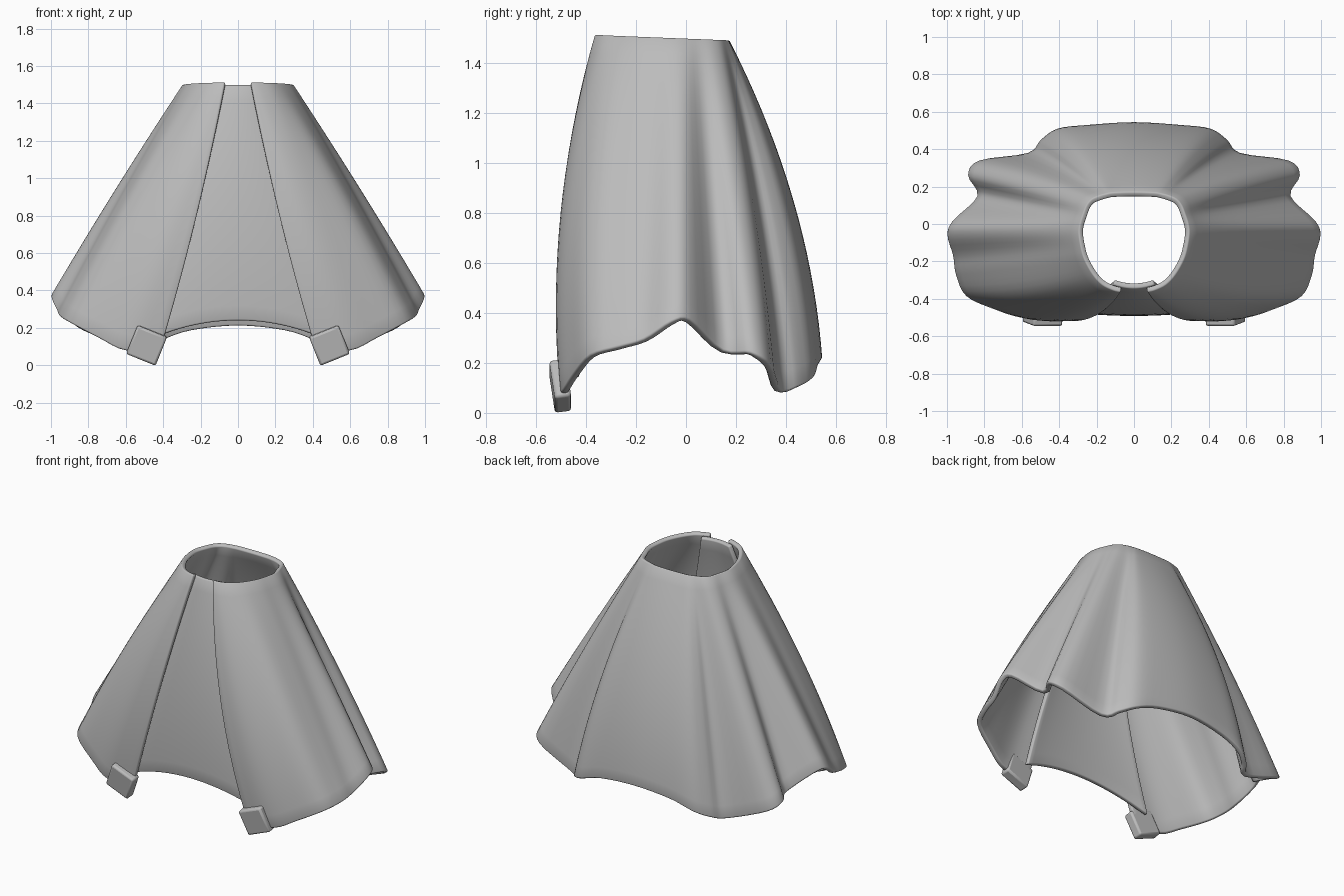
import bpy, math
from mathutils import Vector

if "Cube" in bpy.data.objects:
    bpy.data.objects.remove(bpy.data.objects["Cube"])

cloth = bpy.data.materials.new("grey_cloth")
cloth.diffuse_color = (0.5, 0.5, 0.5, 1)
cloth.use_nodes = True
cloth.node_tree.nodes["Principled BSDF"].inputs["Base Color"].default_value = cloth.diffuse_color


def spline(pts, sub):
    """Catmull-Rom curve through the points."""
    out = []
    for i in range(len(pts) - 1):
        p1, p2 = pts[i], pts[i + 1]
        p0 = pts[i - 1] if i else p1 * 2 - p2
        p3 = pts[i + 2] if i + 2 < len(pts) else p2 * 2 - p1
        for s in range(sub):
            t = s / sub
            out.append(0.5 * (2 * p1 + (p2 - p0) * t
                              + (2 * p0 - 5 * p1 + 4 * p2 - p3) * t * t
                              + (3 * p1 - p0 - 3 * p2 + p3) * t ** 3))
    return out + [pts[-1]]


def finish(ob, bevel):
    ob.data.materials.append(cloth)
    b = ob.modifiers.new("soft_edge", "BEVEL")
    b.width, b.segments = bevel, 2
    b.limit_method, b.angle_limit = "ANGLE", math.radians(55)
    bpy.ops.object.select_all(action="DESELECT")
    bpy.context.view_layer.objects.active = ob
    ob.select_set(True)
    bpy.ops.object.shade_smooth_by_angle(angle=math.radians(45))


def drape(name, tops, hems, bulges, rows, sub, thick):
    """Cloth sheet lofted from a waist line to a hem line, bulging outwards."""
    tops, hems, bulges = (spline([Vector(p) for p in c], sub)
                          for c in (tops, hems, bulges))
    verts, faces = [], []
    for a, b, c in zip(tops, hems, bulges):
        for j in range(rows + 1):
            t = j / rows
            verts.append(a.lerp(b, t) + c * 4 * t * (1 - t))
    n = rows + 1
    for i in range(len(tops) - 1):
        for j in range(rows):
            k = i * n + j
            faces.append((k, k + 1, k + n + 1, k + n))
    me = bpy.data.meshes.new(name)
    me.from_pydata(verts, [], faces)
    ob = bpy.data.objects.new(name, me)
    bpy.context.collection.objects.link(ob)
    s = ob.modifiers.new("thickness", "SOLIDIFY")
    s.thickness, s.offset = thick, -1
    finish(ob, 0.008)


# Pleated skirt, right half from front opening to back centre:
# waist x, y | hem x, y, z | bulge x, y
half = [
    (.07, -.365, .41, -.505, .10, -.02, -.065),
    (.11, -.355, .60, -.500, .08, 0, -.07),
    (.17, -.325, .75, -.455, .15, .01, -.06),
    (.22, -.27, .90, -.385, .23, .02, -.04),
    (.265, -.19, .955, -.27, .265, .015, -.01),
    (.285, -.12, .97, -.17, .295, .01, 0),
    (.295, -.05, 1.0, -.06, .365, .01, 0),
    (.29, .00, .97, .02, .37, .01, 0),
    (.275, .05, .84, .15, .25, .01, 0),
    (.255, .10, .89, .26, .24, .01, .01),
    (.225, .135, .83, .34, .19, .01, .02),
    (.18, .155, .57, .38, .09, .02, .03),
    (.15, .162, .50, .45, .105, .03, .045),
    (.12, .168, .41, .51, .14, .03, .06),
    (.06, .171, .25, .53, .19, .01, .07),
    (0, .172, 0, .545, .215, 0, .07),
]
mirrored = [(-a, b, -c, d, e, -f, g) for a, b, c, d, e, f, g in half[-2::-1]]
full = half + mirrored
drape("skirt",
      [(s[0], s[1], 1.50 - .04 * s[1]) for s in full],
      [s[2:5] for s in full],
      [(s[5], s[6], 0) for s in full], 18, 4, .03)

# Inner panel behind the front opening
us = [i / 4 - 1 for i in range(9)]
drape("inner_panel",
      [(.11 * u, -.345 + .02 * u * u, 1.5) for u in us],
      [(.47 * u, -.49 + .035 * u * u, .24 - .10 * u * u) for u in us],
      [(0, -.045, 0) for u in us], 16, 3, .03)

# Corner tabs at the lower front edges
for side, name in ((1, "right_corner_tab"), (-1, "left_corner_tab")):
    bpy.ops.mesh.primitive_cube_add(
        size=1, location=(side * .488, -.503, .108),
        rotation=(math.radians(8), -side * math.radians(22), 0))
    ob = bpy.context.object
    ob.name = name
    ob.scale = (.17, .066, .165)
    bpy.ops.object.transform_apply(location=False, rotation=False, scale=True)
    finish(ob, .012)
